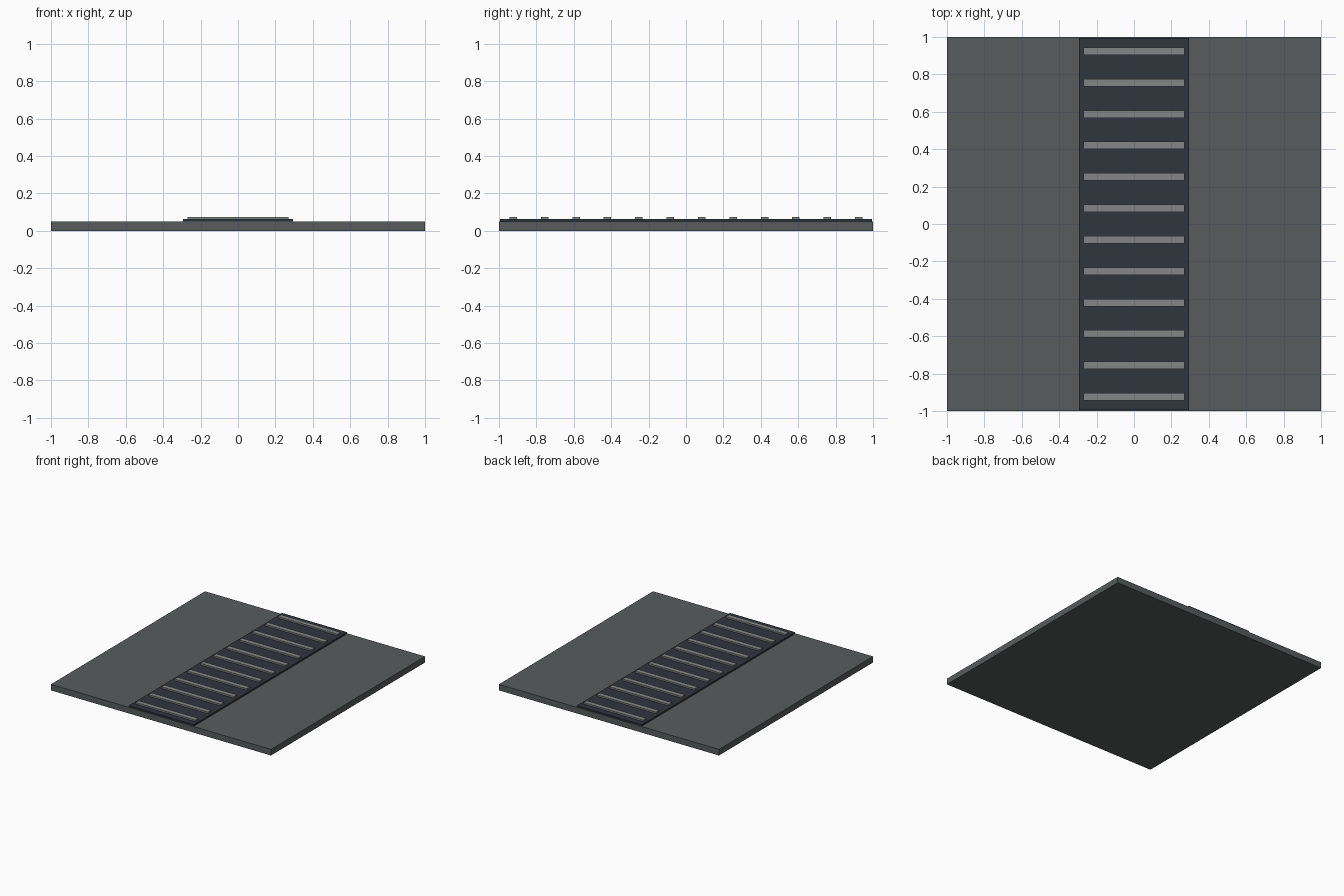
import bpy

if "Cube" in bpy.data.objects:
    bpy.data.objects.remove(bpy.data.objects["Cube"])


def material(name, rgb):
    """Flat material from 0-255 screen values, converted to linear."""
    def lin(c):
        c /= 255
        return c / 12.92 if c <= 0.04045 else ((c + 0.055) / 1.055) ** 2.4
    m = bpy.data.materials.new(name)
    m.diffuse_color = (*[lin(c) for c in rgb], 1)
    m.use_nodes = True
    m.node_tree.nodes["Principled BSDF"].inputs["Base Color"].default_value = m.diffuse_color
    return m


def box(name, size, center, mat):
    bpy.ops.mesh.primitive_cube_add(size=1, location=center)
    ob = bpy.context.object
    ob.name = name
    ob.scale = size
    bpy.ops.object.transform_apply(location=False, rotation=False, scale=True)
    ob.data.materials.append(mat)
    return ob


slab_grey = material("slab grey", (88, 92, 92))
dark_blue = material("dark blue grey", (46, 54, 61))
slat_grey = material("light grey", (130, 134, 134))

# Square floor slab
box("floor_slab", (2, 2, 0.05), (0, 0, 0.025), slab_grey)

# Dark strip running front to back
box("center_strip", (0.59, 1.99, 0.0125), (0, 0, 0.05625), dark_blue)

# Evenly spaced raised slats across the strip
COUNT, PITCH = 12, 0.168
for i in range(COUNT):
    y = (i - (COUNT - 1) / 2) * PITCH
    box(f"slat_{i + 1}", (0.54, 0.04, 0.0125), (0, y, 0.06875), slat_grey)
